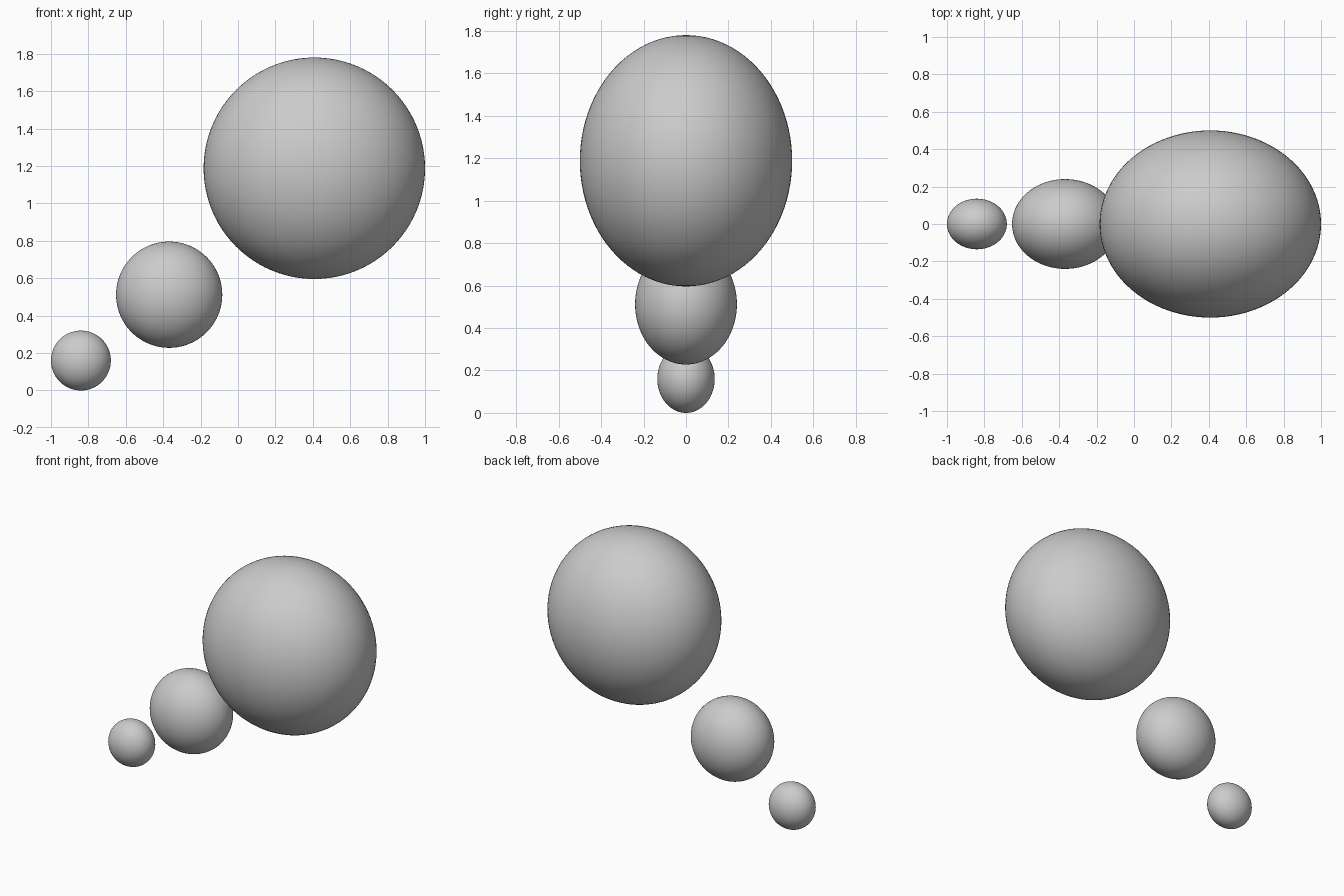
import bpy

if "Cube" in bpy.data.objects:
    bpy.data.objects.remove(bpy.data.objects["Cube"])

DEPTH = 0.845  # y flattening shared by all bubbles


def bubble(name, x, z, r):
    bpy.ops.mesh.primitive_uv_sphere_add(segments=96, ring_count=48, radius=1,
                                         location=(x, 0, z))
    ob = bpy.context.object
    ob.name = name
    ob.scale = (r, r * DEPTH, r)
    bpy.ops.object.transform_apply(location=False, rotation=False, scale=True)
    bpy.ops.object.shade_smooth()
    return ob


# Three bubbles rising from lower left to upper right
bubble("small_bubble", -0.84, 0.16, 0.16)
bubble("medium_bubble", -0.368, 0.512, 0.284)
bubble("large_bubble", 0.408, 1.188, 0.592)
